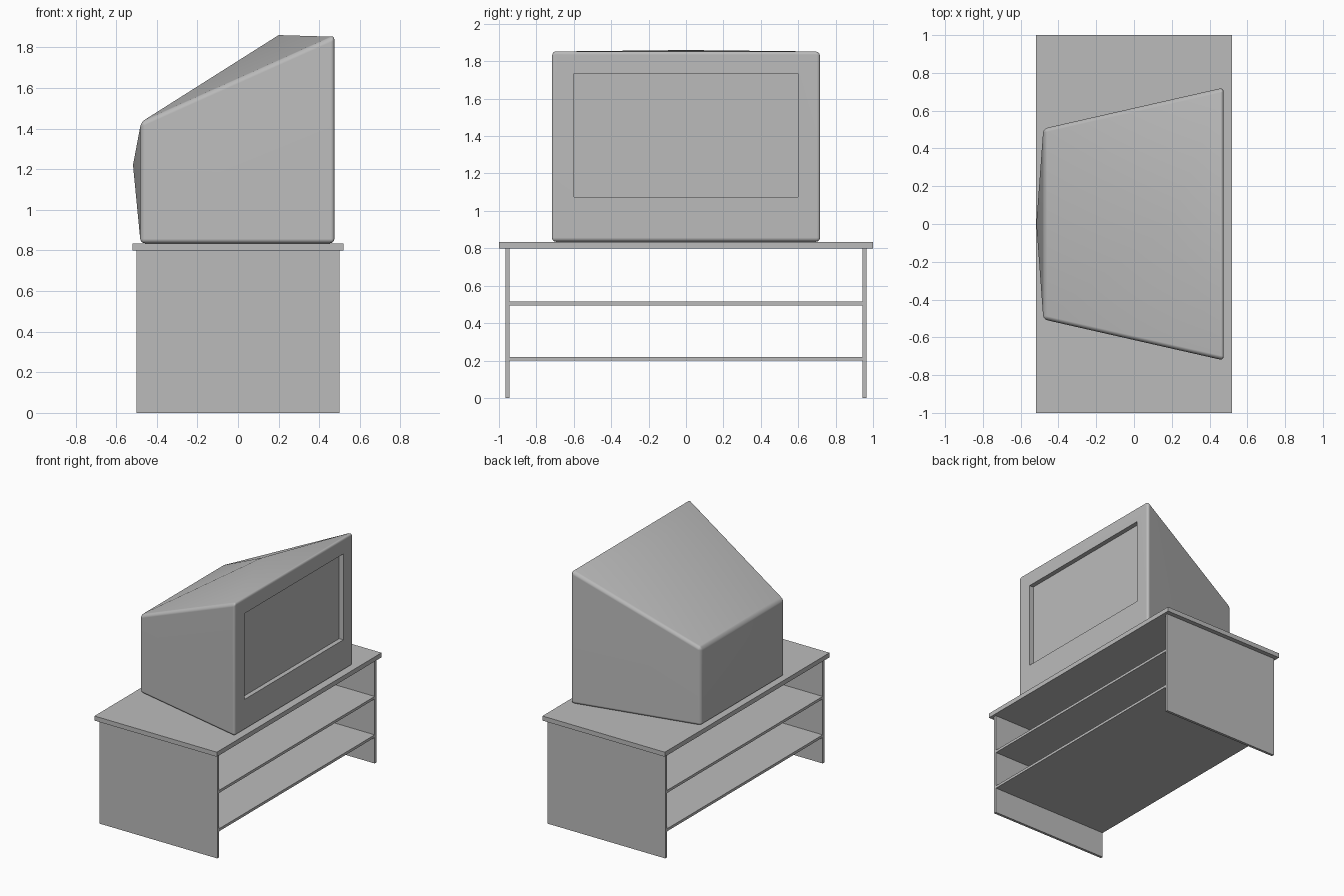
import bpy
import bmesh

if "Cube" in bpy.data.objects:
    bpy.data.objects.remove(bpy.data.objects["Cube"], do_unlink=True)

GREY = (0.5, 0.5, 0.5, 1.0)
grey = bpy.data.materials.new("plain_grey")
grey.use_nodes = True
grey.diffuse_color = GREY
grey.node_tree.nodes["Principled BSDF"].inputs["Base Color"].default_value = GREY


def add_object(name, bm):
    bmesh.ops.recalc_face_normals(bm, faces=bm.faces[:])
    mesh = bpy.data.meshes.new(name)
    bm.to_mesh(mesh)
    bm.free()
    mesh.materials.append(grey)
    obj = bpy.data.objects.new(name, mesh)
    bpy.context.collection.objects.link(obj)
    return obj


def box(name, low, high):
    bm = bmesh.new()
    bmesh.ops.create_cube(bm, size=1)
    for v in bm.verts:
        v.co = [(a + b) / 2 + c * (b - a) for a, b, c in zip(low, high, v.co)]
    return add_object(name, bm)


# Stand: top board, two side panels, two open shelves
box("stand_top", (-0.52, -1, 0.80), (0.52, 1, 0.835))
for name, y in (("stand_right_panel", -0.965), ("stand_left_panel", 0.945)):
    box(name, (-0.5, y, 0), (0.5, y + 0.02, 0.80))
for name, z in (("lower_shelf", 0.20), ("upper_shelf", 0.495)):
    box(name, (-0.5, -0.945, z), (0.5, 0.945, z + 0.02))


# Television: tapered case with peaked top and back, recessed screen
def rectangle(bm, x, half_width, bottom, top):
    corners = ((-1, bottom), (1, bottom), (1, top), (-1, top))
    return [bm.verts.new((x, side * half_width, z)) for side, z in corners]


def bridge(bm, first, second, skip=()):
    for i in range(4):
        j = (i + 1) % 4
        if i not in skip:
            bm.faces.new((first[i], first[j], second[j], second[i]))


def fan(bm, ring, tip):
    peak = bm.verts.new(tip)
    for a, b in zip(ring, ring[1:] + ring[:1]):
        bm.faces.new((a, b, peak))


bm = bmesh.new()
back = rectangle(bm, -0.48, 0.505, 0.835, 1.43)
front = rectangle(bm, 0.475, 0.722, 0.835, 1.857)
rim = rectangle(bm, 0.475, 0.6, 1.075, 1.735)
glass = rectangle(bm, 0.44, 0.6, 1.075, 1.735)
TOP_SIDE = 2
bridge(bm, back, front, skip=(TOP_SIDE,))
bridge(bm, front, rim)
bridge(bm, rim, glass)
bm.faces.new(glass)
fan(bm, [back[2], back[3], front[3], front[2]], (0.2, 0, 1.86))
fan(bm, back, (-0.517, 0, 1.22))
bmesh.ops.recalc_face_normals(bm, faces=bm.faces[:])

# Round only the twelve outer edges of the case
shell = set(back + front)
outer = [e for e in bm.edges if all(v in shell for v in e.verts)]
bmesh.ops.bevel(bm, geom=outer, offset=0.022, segments=3, profile=0.5,
                affect='EDGES', clamp_overlap=True)
television = add_object("television", bm)

bpy.ops.object.select_all(action='DESELECT')
television.select_set(True)
bpy.context.view_layer.objects.active = television
bpy.ops.object.shade_smooth_by_angle(angle=0.8)
weighted = television.modifiers.new("even_shading", 'WEIGHTED_NORMAL')
weighted.keep_sharp = True
